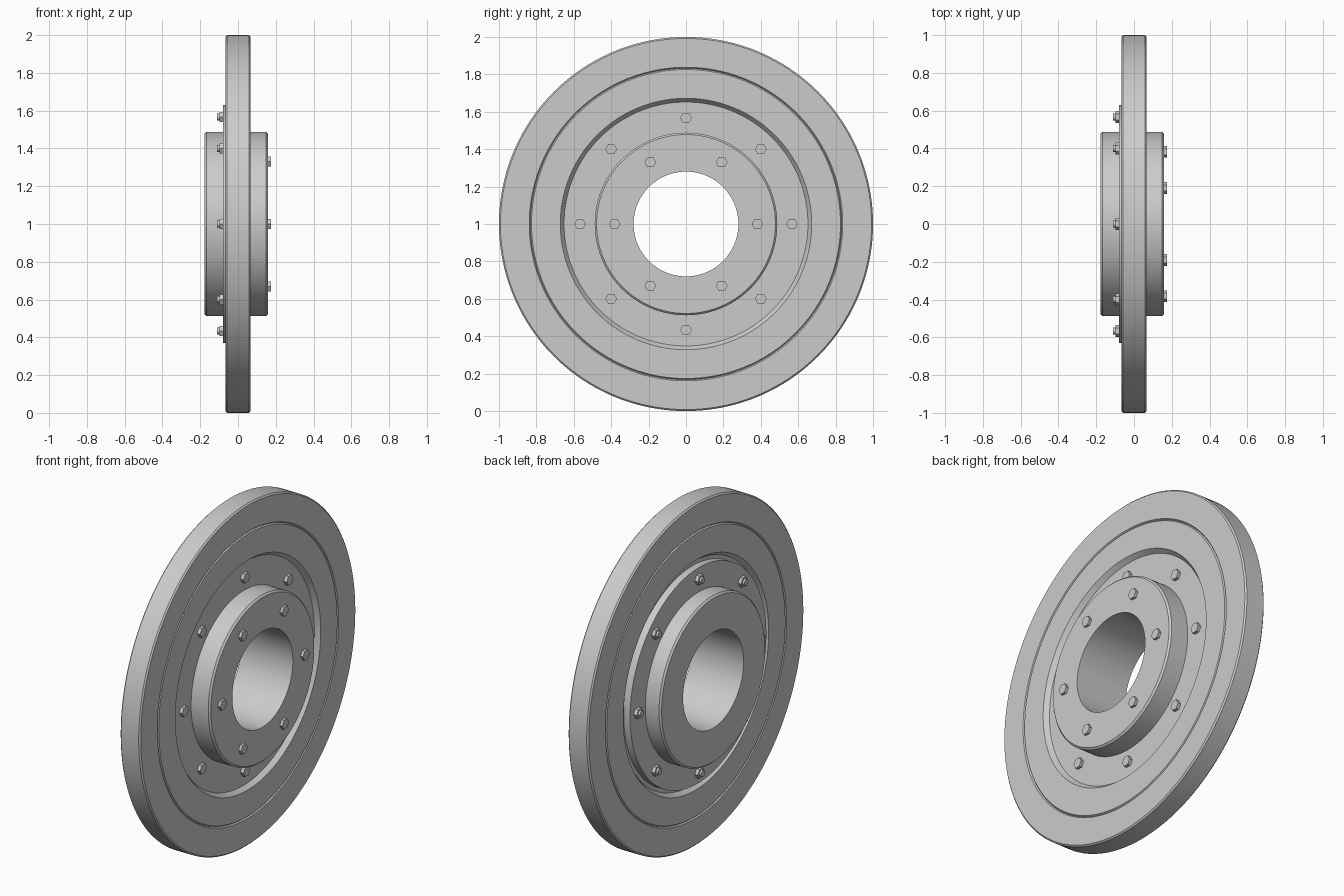
import bpy, bmesh, math
from mathutils import Matrix, Vector

if "Cube" in bpy.data.objects:
    bpy.data.objects.remove(bpy.data.objects["Cube"])

CENTRE_Z = 1.0

steel = bpy.data.materials.new("grey_steel")
steel.diffuse_color = (0.6, 0.6, 0.6, 1)
steel.use_nodes = True
steel.node_tree.nodes["Principled BSDF"].inputs["Base Color"].default_value = steel.diffuse_color


def finish(bm, name):
    """Turn a bmesh into an object, smooth except at sharp edges."""
    bmesh.ops.recalc_face_normals(bm, faces=bm.faces)
    for f in bm.faces:
        f.smooth = True
    for e in bm.edges:
        e.smooth = e.calc_face_angle(0) < math.radians(30)
    mesh = bpy.data.meshes.new(name)
    bm.to_mesh(mesh)
    bm.free()
    mesh.materials.append(steel)
    obj = bpy.data.objects.new(name, mesh)
    bpy.context.collection.objects.link(obj)
    return obj


def lathe(name, profile, segments=160):
    """Spin a closed (x, radius) profile around the wheel axis."""
    bm = bmesh.new()
    rings = []
    for i in range(segments):
        a = 2 * math.pi * i / segments
        rings.append([bm.verts.new((x, r * math.sin(a), CENTRE_Z + r * math.cos(a)))
                      for x, r in profile])
    n = len(profile)
    for i in range(segments):
        p, q = rings[i], rings[(i + 1) % segments]
        for j in range(n):
            k = (j + 1) % n
            bm.faces.new((p[j], p[k], q[k], q[j]))
    return finish(bm, name)


def add_rod(bm, x0, x1, radius, y, z, sides):
    """Prism along x; six sides gives a hexagon with a corner at the top."""
    mat = (Matrix.Translation(Vector(((x0 + x1) / 2, y, z)))
           @ Matrix.Rotation(math.pi / 2, 4, 'Y'))
    bmesh.ops.create_cone(bm, cap_ends=True, segments=sides, radius1=radius,
                          radius2=radius, depth=abs(x1 - x0), matrix=mat)


def bolt_ring(name, count, ring_radius, rods):
    """One object per bolt; rods are (x0, x1, radius, sides)."""
    for i in range(count):
        a = 2 * math.pi * i / count
        bm = bmesh.new()
        for x0, x1, r, sides in rods:
            add_rod(bm, x0, x1, r, ring_radius * math.cos(a),
                    CENTRE_Z + ring_radius * math.sin(a), sides)
        finish(bm, f"{name}_{i + 1}")


FACE, FLOOR, HUB_R, C = 0.065, 0.038, 0.488, 0.008

# Outer rim ring with chamfered edges
lathe("outer_rim", [
    (-FACE, 0.838), (-FACE, 1 - C), (-FACE + C, 1.0), (FACE - C, 1.0),
    (FACE, 1 - C), (FACE, 0.838), (FACE - C, 0.832), (-FACE + C, 0.832)])

# Main disc with a sloped recess on both sides; chamfers leave a seam groove
lathe("wheel_disc", [
    (-FLOOR, HUB_R - 0.005), (-FLOOR, 0.652), (-FACE, 0.672),
    (-FACE, 0.826), (-FACE + C, 0.832), (FACE - C, 0.832), (FACE, 0.826),
    (FACE, 0.672), (FLOOR, 0.652), (FLOOR, HUB_R - 0.005)])

# Hub with centre bore
lathe("hub", [
    (-0.177, 0.28), (-0.177, HUB_R - 0.01), (-0.167, HUB_R),
    (0.149, HUB_R), (0.159, HUB_R - 0.01), (0.159, 0.28)])

# Clamping flange on the left side
lathe("hub_flange", [
    (-0.079, HUB_R - 0.005), (-0.079, 0.63), (-FLOOR, 0.63),
    (-FLOOR, HUB_R - 0.005)])

# Bolts through the disc: heads on the right, nuts and stud ends on the left
bolt_ring("flange_bolt_head", 8, 0.566, [(FLOOR - 0.002, 0.057, 0.031, 6)])
bolt_ring("flange_nut", 8, 0.566, [(-0.077, -0.099, 0.031, 6),
                                   (-0.077, -0.111, 0.018, 24)])

# Bolts on the right hub face
bolt_ring("hub_bolt", 6, 0.382, [(0.157, 0.175, 0.031, 6)])
